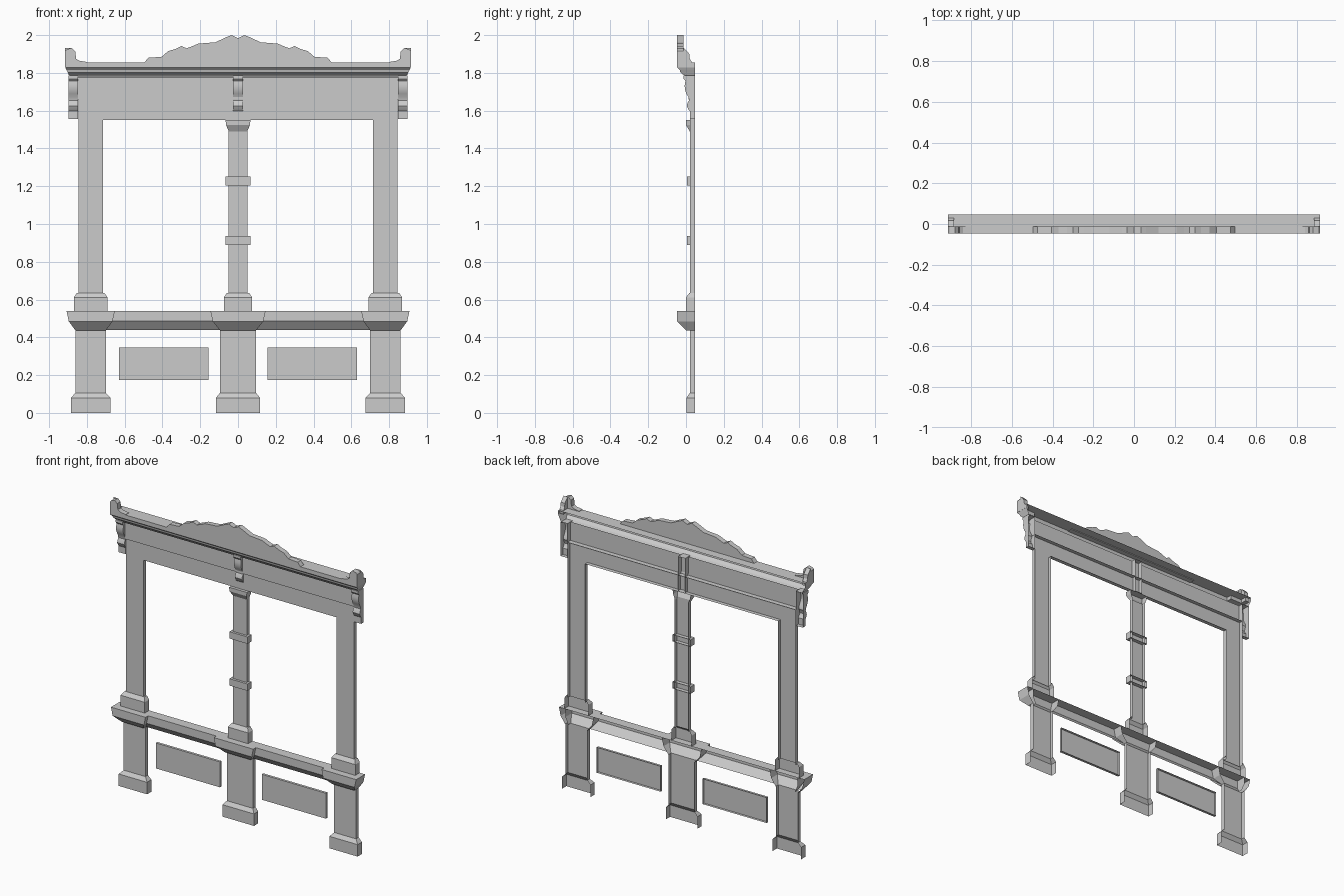
import bpy, bmesh

if "Cube" in bpy.data.objects:
    bpy.data.objects.remove(bpy.data.objects["Cube"])

BACK = 0.047   # wall plane; the facade pieces are open at the back


def make(name, verts, faces, recalc=False):
    me = bpy.data.meshes.new(name)
    me.from_pydata(verts, [], faces)
    if recalc:
        bm = bmesh.new()
        bm.from_mesh(me)
        bmesh.ops.recalc_face_normals(bm, faces=bm.faces)
        bm.to_mesh(me)
        bm.free()
    ob = bpy.data.objects.new(name, me)
    bpy.context.collection.objects.link(ob)
    return ob


def shell(name, cx, rings, top=False, bottom=False):
    """Open-backed moulding: rings of (half width, front y, z), bottom to top."""
    verts, faces = [], []
    for w, y, z in rings:
        verts += [(cx - w, BACK, z), (cx - w, y, z), (cx + w, y, z), (cx + w, BACK, z)]
    for r in range(len(rings) - 1):
        a = 4 * r
        faces += [(a + i, a + i + 1, a + i + 5, a + i + 4) for i in range(3)]
    if top:
        n = len(verts)
        faces.append((n - 4, n - 3, n - 2, n - 1))
    if bottom:
        faces.append((3, 2, 1, 0))
    return make(name, verts, faces)


def prism(name, outline, place, lo, hi, open_end=False):
    """Extrude an outline from lo to hi; open_end leaves out the closing side."""
    n = len(outline)
    verts = [place(u, v, d) for d in (lo, hi) for u, v in outline]
    faces = [tuple(range(n)), tuple(range(2 * n - 1, n - 1, -1))]
    for i in range(n - 1 if open_end else n):
        j = (i + 1) % n
        faces.append((i, i + n, j + n, j))
    return make(name, verts, faces, True)


def facing_front(u, v, d):
    return (u, d, v)


def facing_side(u, v, d):
    return (d, u, v)


# Three lower pilasters, sill blocks and upper column bases
for label, cx, plinth, shaft, base, col, block in (
        ("left", -0.78, 0.105, 0.081, 0.089, 0.065, 0.128),
        ("centre", 0, 0.117, 0.096, 0.075, 0.051, 0.146),
        ("right", 0.78, 0.105, 0.081, 0.089, 0.065, 0.128)):
    shell(label + "_lower_pilaster", cx,
          [(plinth, 0.002, 0), (plinth, 0.002, 0.08), (shaft, 0.02, 0.105), (shaft, 0.02, 0.44)])
    shell(label + "_sill_block", cx,
          [(shaft, 0.0, 0.437), (block - 0.012, -0.047, 0.485), (block, -0.047, 0.54)], top=True)
    shell(label + "_column_base", cx,
          [(base, 0.0, 0.54), (base, 0.0, 0.612), (col + 0.008, 0.018, 0.635), (col, 0.02, 0.636)])

# Long sill between the blocks
shell("sill", 0, [(0.84, 0.02, 0.44), (0.86, -0.02, 0.487), (0.86, -0.02, 0.54)], top=True)

# Lower panels
for label, s in (("left", -1), ("right", 1)):
    prism(label + "_lower_panel", [(s * 0.155, 0.175), (s * 0.63, 0.175), (s * 0.63, 0.345), (s * 0.155, 0.345)],
          facing_front, 0.03, BACK)
    ob = bpy.data.objects[label + "_lower_panel"]
    bm = bmesh.new()
    bm.from_mesh(ob.data)
    bmesh.ops.delete(bm, geom=[f for f in bm.faces if f.normal.y > 0.9], context='FACES_ONLY')
    bm.to_mesh(ob.data)
    bm.free()

# Mitred window frame: jambs and lintel in one sweep
verts, faces = [], []
profile = ((0, BACK), (0, 0.02), (1, 0.02), (1, BACK))
for s, high in ((-1, False), (-1, True), (1, True), (1, False)):
    for t, y in profile:
        verts.append((s * (0.845 - 0.13 * t), y, 1.66 - 0.11 * t if high else 0.62))
for r in range(3):
    faces += [(4 * r + i, 4 * r + i + 4, 4 * r + i + 5, 4 * r + i + 1) for i in range(3)]
make("window_frame", verts, faces, True)

# Frieze board above the lintel
shell("frieze", 0, [(0.847, 0.013, 1.66), (0.847, 0.013, 1.785)], bottom=True)

# Centre column with bands and capital
shell("centre_column", 0, [(0.051, 0.02, 0.63), (0.051, 0.02, 1.5)])
for i, z in enumerate((0.89, 1.205)):
    shell("column_band_%d" % (i + 1), 0, [(0.067, 0.004, z), (0.067, 0.004, z + 0.046)], True, True)
shell("column_capital", 0,
      [(0.049, 0.02, 1.49), (0.063, 0.0, 1.524), (0.066, 0.0, 1.55)], top=True)

# Scrolled brackets under the cornice
scroll = [(BACK, 1.785), (-0.012, 1.785), (-0.012, 1.768), (-0.003, 1.757), (-0.007, 1.735),
          (-0.006, 1.712), (0.002, 1.69), (0.013, 1.672), (0.016, 1.655), (0.008, 1.64),
          (0.004, 1.625), (0.012, 1.608), (0.02, 1.598), (0.02, 1.555), (BACK, 1.555)]
for label, cx in (("left", -0.872), ("centre", 0), ("right", 0.872)):
    ob = prism(label + "_bracket", scroll, facing_side, cx - 0.026, cx + 0.026, True)
    bpy.ops.object.select_all(action='DESELECT')
    ob.select_set(True)
    bpy.context.view_layer.objects.active = ob
    bpy.ops.object.shade_smooth_by_angle()

# Cornice moulding returning at both ends
shell("cornice", 0,
      [(0.892, 0.0, 1.775), (0.892, -0.008, 1.787), (0.896, -0.014, 1.79), (0.902, -0.03, 1.803),
       (0.908, -0.033, 1.815), (0.914, -0.047, 1.828), (0.914, -0.047, 1.855)], top=True)

# Carved crest
half = [(0.035, 2.0), (0.06, 1.99), (0.12, 1.962), (0.21, 1.955), (0.245, 1.94), (0.272, 1.93),
        (0.30, 1.942), (0.33, 1.927), (0.37, 1.915), (0.405, 1.885), (0.475, 1.88), (0.5, 1.85)]
crest = [(-x, z) for x, z in reversed(half)] + [(0, 1.984)] + half
prism("crest", crest, facing_front, -0.047, -0.012)

# Corner ornaments: a front leaf and a side return at each end
leaf = [(0.915, 1.83), (0.915, 1.915), (0.905, 1.925), (0.88, 1.932), (0.862, 1.915),
        (0.857, 1.875), (0.84, 1.864), (0.80, 1.858), (0.80, 1.83)]
wing = [(-0.012, 1.83), (-0.012, 1.932), (0.0, 1.92), (0.018, 1.9), (0.02, 1.875), (0.03, 1.858), (0.03, 1.83)]
for label, s in (("left", -1), ("right", 1)):
    prism(label + "_corner_leaf", [(s * x, z) for x, z in leaf], facing_front, -0.047, -0.012)
    prism(label + "_corner_return", wing, facing_side, s * 0.885, s * 0.915)
